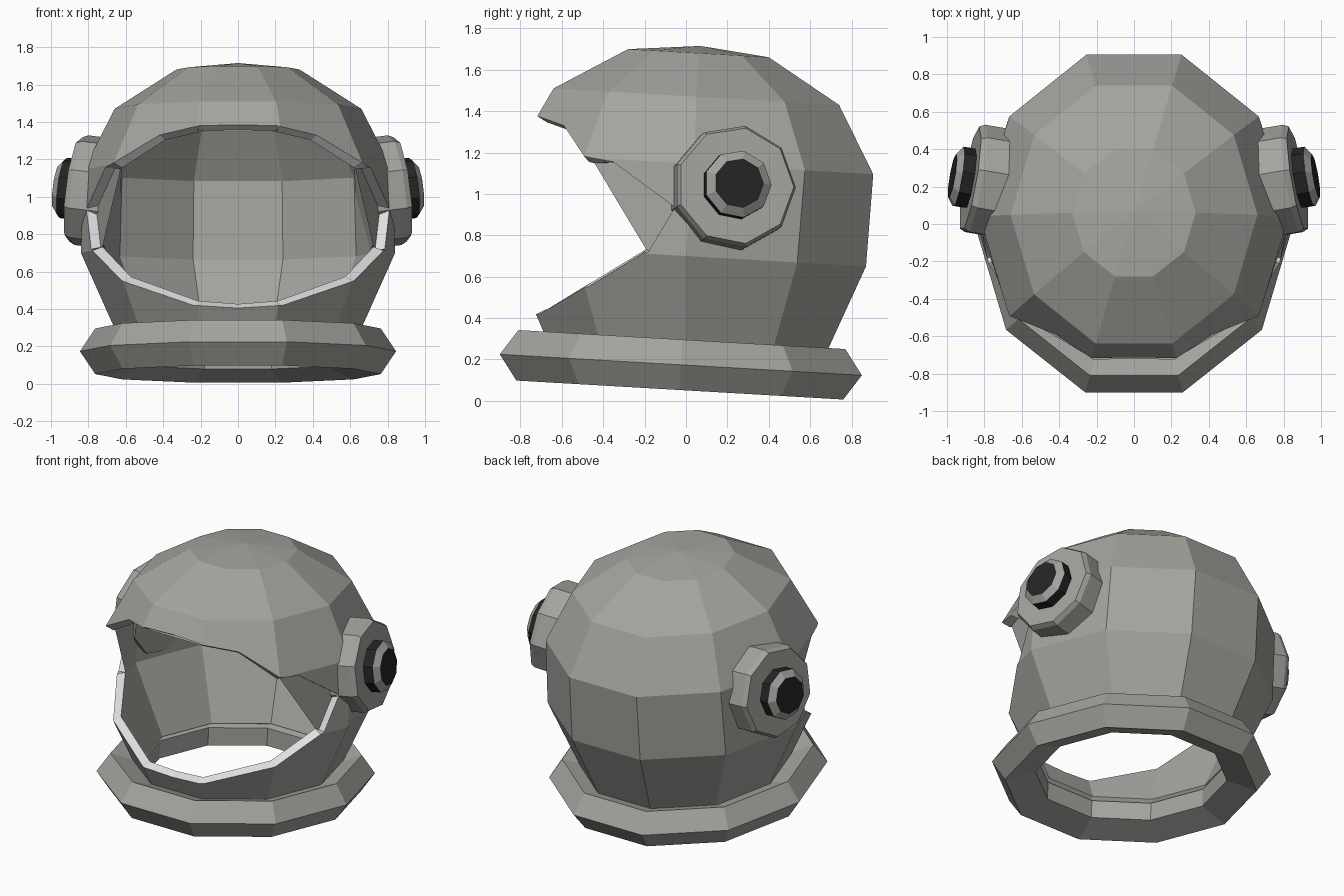
import bpy, bmesh, math
from mathutils import Vector

if "Cube" in bpy.data.objects:
    bpy.data.objects.remove(bpy.data.objects["Cube"])

N = 10          # sides of the shell
TILT = -0.058   # the rings lean slightly back


def material(name, rgb):
    m = bpy.data.materials.new(name)
    m.diffuse_color = (*rgb, 1)
    m.use_nodes = True
    m.node_tree.nodes["Principled BSDF"].inputs["Base Color"].default_value = m.diffuse_color
    return m


GREY = material("warm_grey", (0.37, 0.37, 0.345))
RIM = material("pale_rim", (0.74, 0.74, 0.76))
BLACK = material("black", (0.018, 0.018, 0.018))


def make_object(name, bm, mats):
    bmesh.ops.recalc_face_normals(bm, faces=bm.faces[:])
    mesh = bpy.data.meshes.new(name)
    bm.to_mesh(mesh)
    bm.free()
    for m in mats:
        mesh.materials.append(m)
    ob = bpy.data.objects.new(name, mesh)
    bpy.context.collection.objects.link(ob)
    return ob


def ring(bm, cy, cz, apothem, rx):
    ry = apothem / math.cos(math.pi / N)
    out = []
    for i in range(N):
        a = 2 * math.pi * i / N
        dy = ry * math.sin(a)
        out.append(bm.verts.new((rx * math.cos(a), cy + dy, cz + TILT * dy)))
    return out


def bridge(bm, a, b, mat=0):
    n = len(a)
    for i in range(n):
        f = bm.faces.new((a[i], a[(i + 1) % n], b[(i + 1) % n], b[i]))
        f.material_index = mat


# Dome: stacked ten-sided rings closed to an apex
bm = bmesh.new()
rings = [ring(bm, *r) for r in (
    (0, 0.23, 0.66, 0.63), (0, 0.70, 0.87, 0.84), (0.04, 1.145, 0.865, 0.825),
    (0.05, 1.47, 0.69, 0.66), (0.06, 1.68, 0.34, 0.33))]
for a, b in zip(rings, rings[1:]):
    bridge(bm, a, b)
apex = bm.verts.new((0, 0.07, 1.715))
for i in range(N):
    bm.faces.new((rings[-1][i], rings[-1][(i + 1) % N], apex))
bm.faces.new(rings[0]).material_index = 1
dome = make_object("helmet_shell", bm, [GREY, RIM])

# Face opening: front outline pushed through the dome
half = [(0.21, 1.38), (0.42, 1.33), (0.71, 1.155), (0.81, 0.935),
        (0.785, 0.72), (0.62, 0.55), (0.24, 0.42)]
outline = [(0, 1.385)] + half + [(0, 0.405)] + [(-x, z) for x, z in reversed(half)]
bm = bmesh.new()
front = [bm.verts.new((x, -1.5, z)) for x, z in outline]
back = [bm.verts.new((x, 0.0, z)) for x, z in outline]
bridge(bm, front, back)
bm.faces.new(front)
bm.faces.new(back)
for f in bm.faces:
    f.material_index = 1
cutter = make_object("opening_cutter", bm, [GREY, RIM])
cutter.hide_render = True
cut = dome.modifiers.new("cut", 'BOOLEAN')
cut.operation = 'DIFFERENCE'
cut.solver = 'EXACT'
cut.object = cutter
dg = bpy.context.evaluated_depsgraph_get()
mesh = bpy.data.meshes.new_from_object(dome.evaluated_get(dg))
dome.modifiers.clear()
dome.data = mesh
bpy.data.objects.remove(cutter)

# Keep only the outer skin, then thicken it with a pale rim
bm = bmesh.new()
bm.from_mesh(mesh)
bmesh.ops.delete(bm, geom=[f for f in bm.faces if f.material_index == 1], context='FACES')
bm.to_mesh(mesh)
bm.free()
sol = dome.modifiers.new("thickness", 'SOLIDIFY')
sol.thickness = 0.055
sol.offset = -1
sol.use_even_offset = True
sol.material_offset_rim = 1

# Neck collar: angular section swept round the same decagon
bm = bmesh.new()
section = [(0.875, 0), (0.79, 0.122), (0.60, 0.06), (0.60, -0.06), (0.79, -0.122)]
loops = [ring(bm, -0.025 + h * 0.04, 0.174 + h, r, r * 0.966) for r, h in section]
for i in range(len(loops)):
    bridge(bm, loops[i], loops[(i + 1) % len(loops)])
make_object("neck_collar", bm, [GREY])


# Ear pieces: turned nine-sided profiles, mirrored left and right
def turned(name, side, profile, mats, face_mats):
    axis = Vector((0.97, 0.165, 0.12)).normalized()
    v = Vector((0, 1, 0))
    v = (v - axis * v.dot(axis)).normalized()
    w = axis.cross(v)
    origin = Vector((0.875, 0.24, 1.04))
    bm = bmesh.new()
    loops = []
    for r, h in profile:
        lp = []
        for i in range(9):
            a = 2 * math.pi * i / 9
            p = origin + axis * h + (v * math.cos(a) + w * math.sin(a)) * r
            lp.append(bm.verts.new((p.x * side, p.y, p.z)))
        loops.append(lp)
    for i, (a, b) in enumerate(zip(loops, loops[1:])):
        bridge(bm, a, b, face_mats[i])
    bm.faces.new(loops[0])
    bm.faces.new(loops[-1]).material_index = face_mats[-1]
    make_object(name, bm, mats)


for side, label in ((1, "right"), (-1, "left")):
    turned("ear_base_" + label, side, [(0.30, -0.2), (0.30, -0.03), (0.285, 0)],
           [GREY], [0, 0, 0])
    turned("ear_cap_" + label, side, [(0.165, -0.02), (0.165, 0.065), (0.12, 0.098)],
           [BLACK, GREY], [0, 1, 0])
